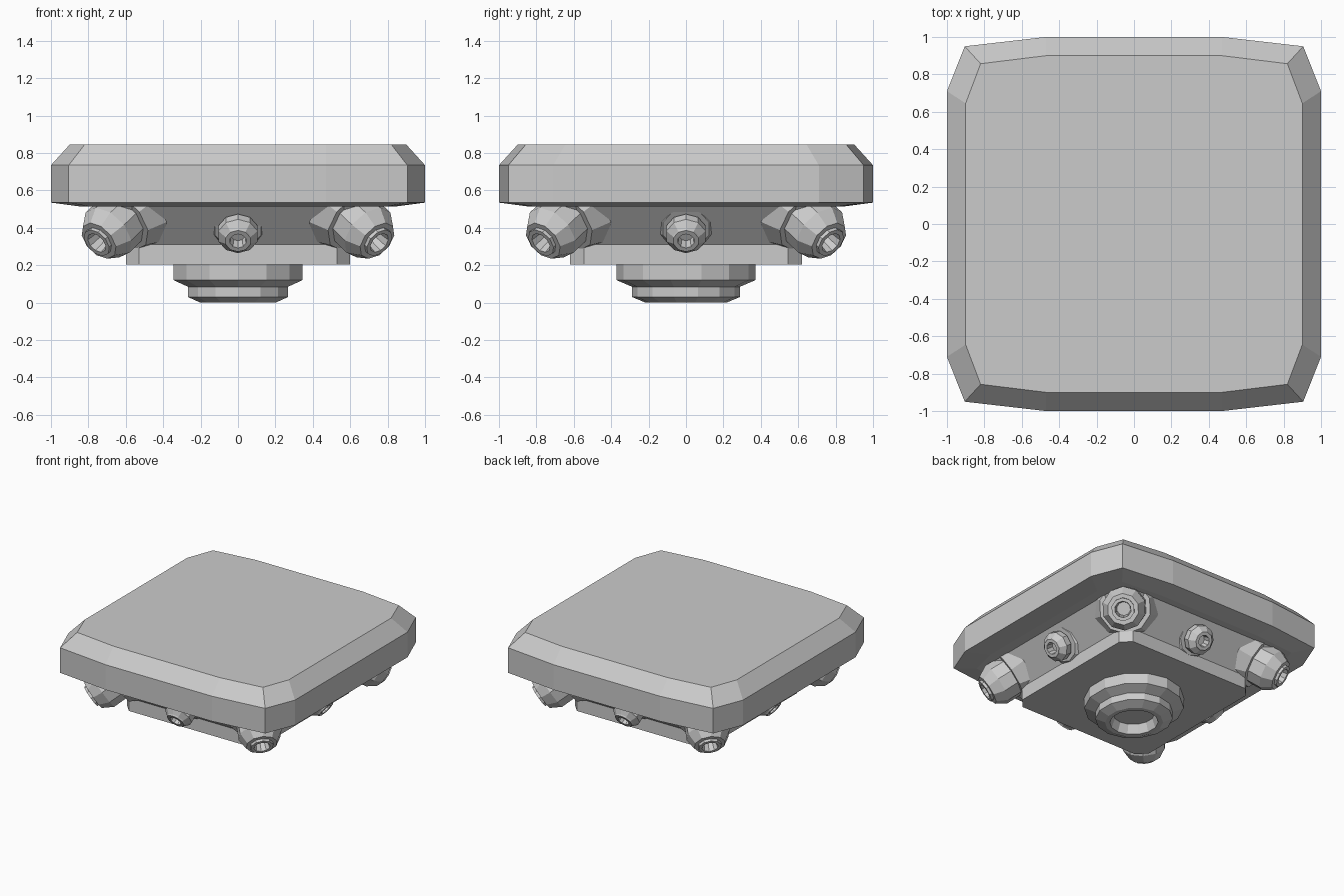
import bpy, bmesh
from mathutils import Vector, Matrix

if "Cube" in bpy.data.objects:
    bpy.data.objects.remove(bpy.data.objects["Cube"])


def finish(name, bm):
    bmesh.ops.remove_doubles(bm, verts=bm.verts, dist=1e-5)
    bmesh.ops.recalc_face_normals(bm, faces=bm.faces)
    me = bpy.data.meshes.new(name)
    bm.to_mesh(me)
    bm.free()
    ob = bpy.data.objects.new(name, me)
    bpy.context.collection.objects.link(ob)
    return ob


def loft(name, rings):
    """Skin a stack of equal-length outlines and cap both ends."""
    bm = bmesh.new()
    loops = [[bm.verts.new(p) for p in r] for r in rings]
    n = len(loops[0])
    for a, b in zip(loops, loops[1:]):
        for i in range(n):
            j = (i + 1) % n
            bm.faces.new((a[i], a[j], b[j], b[i]))
    bm.faces.new(loops[0])
    bm.faces.new(loops[-1])
    return finish(name, bm)


def lathe(name, profile, sides, origin, axis):
    """Turn a (radius, distance) profile about an axis."""
    rot = Vector(axis).to_track_quat('Z', 'Y').to_matrix()
    rings = []
    for r, t in profile:
        spin = [Matrix.Rotation(6.2831853 * (i + 0.5) / sides, 3, 'Z') for i in range(sides)]
        rings.append([Vector(origin) + rot @ (m @ Vector((r, 0, 0)) + Vector((0, 0, t))) for m in spin])
    return loft(name, rings)


def outline(corner, z):
    """Mirror a quarter outline into all four quadrants."""
    q = corner
    r = q[::-1]
    return ([(x, y, z) for x, y in q] + [(-x, y, z) for x, y in r] +
            [(-x, -y, z) for x, y in q] + [(x, -y, z) for x, y in r])


# Top slab with bevelled upper rim
rim = [(1, 0.71), (0.905, 0.95), (0.47, 1)]
top = [(0.9, 0.645), (0.82, 0.857), (0.47, 0.9)]
under = [(0.85, 0.6), (0.8, 0.82), (0.45, 0.85)]
loft("top_slab", [outline(under, 0.515), outline(rim, 0.535),
                  outline(rim, 0.735), outline(top, 0.845)])

# Lower body: straight base flaring out to the slab
base = [(0.6, 0.545), (0.53, 0.62)]
flare = [(0.78, 0.70), (0.69, 0.80)]
loft("lower_body", [outline(base, 0.205), outline(base, 0.31), outline(flare, 0.525)])

# Round port under the body
port = lathe("bottom_port", [(0.36, 0.0), (0.36, 0.11), (0.28, 0.145), (0.28, 0.2),
                             (0.21, 0.23), (0.175, 0.23), (0.15, 0.16)],
             14, (0, 0, 0.23), (0, 0, -1))
port.scale = (0.98, 1.03, 1)

# Corner nozzles: collar, barrel, stepped tip with a bore
big_collar = [(0.22, -0.46), (0.24, -0.30), (0.19, -0.20), (0.14, -0.20)]
big_barrel = [(0.155, -0.40), (0.16, -0.09), (0.115, -0.01), (0.085, -0.01),
              (0.085, 0.01), (0.06, 0.01), (0.05, -0.07)]
for sx in (-1, 1):
    for sy in (-1, 1):
        o, a = (sx * 0.75, sy * 0.77, 0.325), (sx * 0.58, sy * 0.58, -0.55)
        lathe("corner_collar", big_collar, 10, o, a)
        lathe("corner_nozzle", big_barrel, 10, o, a)

# Side nozzles, one in the middle of each side
small_collar = [(0.165, -0.26), (0.165, -0.14), (0.13, -0.105), (0.09, -0.105)]
small_barrel = [(0.09, -0.24), (0.09, -0.10), (0.11, -0.085), (0.11, -0.035), (0.075, 0.0),
                (0.07, 0.01), (0.045, 0.01), (0.04, -0.05)]
for dx, dy in ((1, 0), (-1, 0), (0, 1), (0, -1)):
    o, a = (dx * 0.77, dy * 0.78, 0.335), (dx * 0.82, dy * 0.82, -0.57)
    lathe("side_collar", small_collar, 10, o, a)
    lathe("side_nozzle", small_barrel, 10, o, a)
